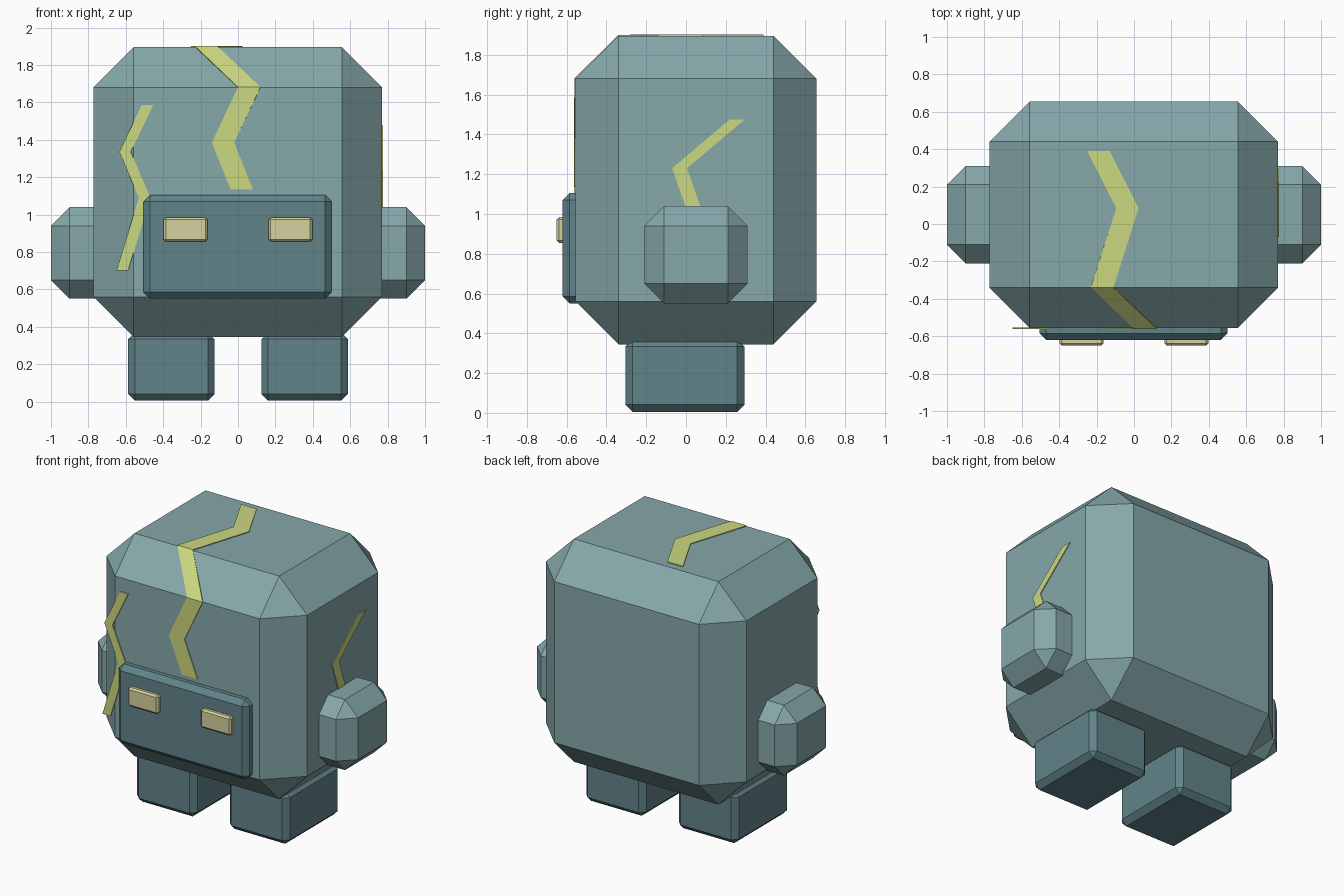
import bpy
import bmesh

if "Cube" in bpy.data.objects:
    bpy.data.objects.remove(bpy.data.objects["Cube"])


def material(name, r, g, b):
    m = bpy.data.materials.new(name)
    m.diffuse_color = (r, g, b, 1)
    m.use_nodes = True
    m.node_tree.nodes["Principled BSDF"].inputs["Base Color"].default_value = m.diffuse_color
    return m


STONE = material("grey_teal", 0.238, 0.392, 0.402)
DARK = material("dark_teal", 0.119, 0.231, 0.254)
CRACK = material("yellow_green", 0.60, 0.686, 0.216)
EYE = material("pale_sand", 0.66, 0.645, 0.342)


def add_object(name, bm, mat):
    mesh = bpy.data.meshes.new(name)
    bm.to_mesh(mesh)
    bm.free()
    mesh.materials.append(mat)
    obj = bpy.data.objects.new(name, mesh)
    bpy.context.collection.objects.link(obj)
    return obj


def block(name, xs, ys, zs, chamfer, mat):
    """Box between the given limits with flat chamfered edges."""
    bm = bmesh.new()
    bmesh.ops.create_cube(bm, size=1)
    for v in bm.verts:
        v.co = [lim[0] if c < 0 else lim[1] for c, lim in zip(v.co, (xs, ys, zs))]
    bmesh.ops.bevel(bm, geom=bm.edges[:], offset=chamfer, segments=1,
                    affect='EDGES', profile=0.5)
    return add_object(name, bm, mat)


def crack(name, points, width):
    """Thin zigzag ribbon; points give one edge, width leads to the other."""
    bm = bmesh.new()
    rows = [(bm.verts.new(p), bm.verts.new([a + b for a, b in zip(p, width)]))
            for p in points]
    for (a, b), (c, d) in zip(rows, rows[1:]):
        bm.faces.new((a, c, d, b))
    obj = add_object(name, bm, CRACK)
    mod = obj.modifiers.new("thickness", 'SOLIDIFY')
    mod.thickness = 0.008
    mod.offset = 0
    return obj


# Body
block("body", (-0.773, 0.77), (-0.555, 0.655), (0.345, 1.895), 0.215, STONE)

# Arms, legs and eyes on both sides
for side, s in (("left", -1), ("right", 1)):
    def span(a, b):
        return sorted((s * a, s * b))
    block(side + "_arm", span(0.55, 1.0), (-0.21, 0.31), (0.55, 1.04), 0.1, STONE)
    block(side + "_leg", span(0.125, 0.587), (-0.305, 0.293), (0.005, 0.37), 0.036, DARK)
    block(side + "_eye", span(0.163, 0.397), (-0.65, -0.59), (0.855, 0.985), 0.012, EYE)

# Face plate
block("face_plate", (-0.505, 0.5), (-0.62, -0.50), (0.55, 1.105), 0.035, DARK)

# Long crack over the top, down the chamfer and the front
crack("top_crack", [(-0.25, 0.39, 1.897), (-0.095, 0.085, 1.897),
                    (-0.23, -0.338, 1.897), (0.0, -0.557, 1.68),
                    (-0.14, -0.557, 1.385), (-0.04, -0.557, 1.135)], (0.12, 0, 0))

# Small crack standing in front of the left corner
crack("front_crack", [(-0.515, -0.558, 1.585), (-0.635, -0.558, 1.335),
                      (-0.53, -0.558, 1.09), (-0.65, -0.558, 0.70)], (0.062, 0, 0))

# Crack on the right side, running down to the arm
crack("side_crack", [(0.772, 0.22, 1.475), (0.772, -0.07, 1.23),
                     (0.772, 0.0, 1.03)], (0, 0.075, 0))
